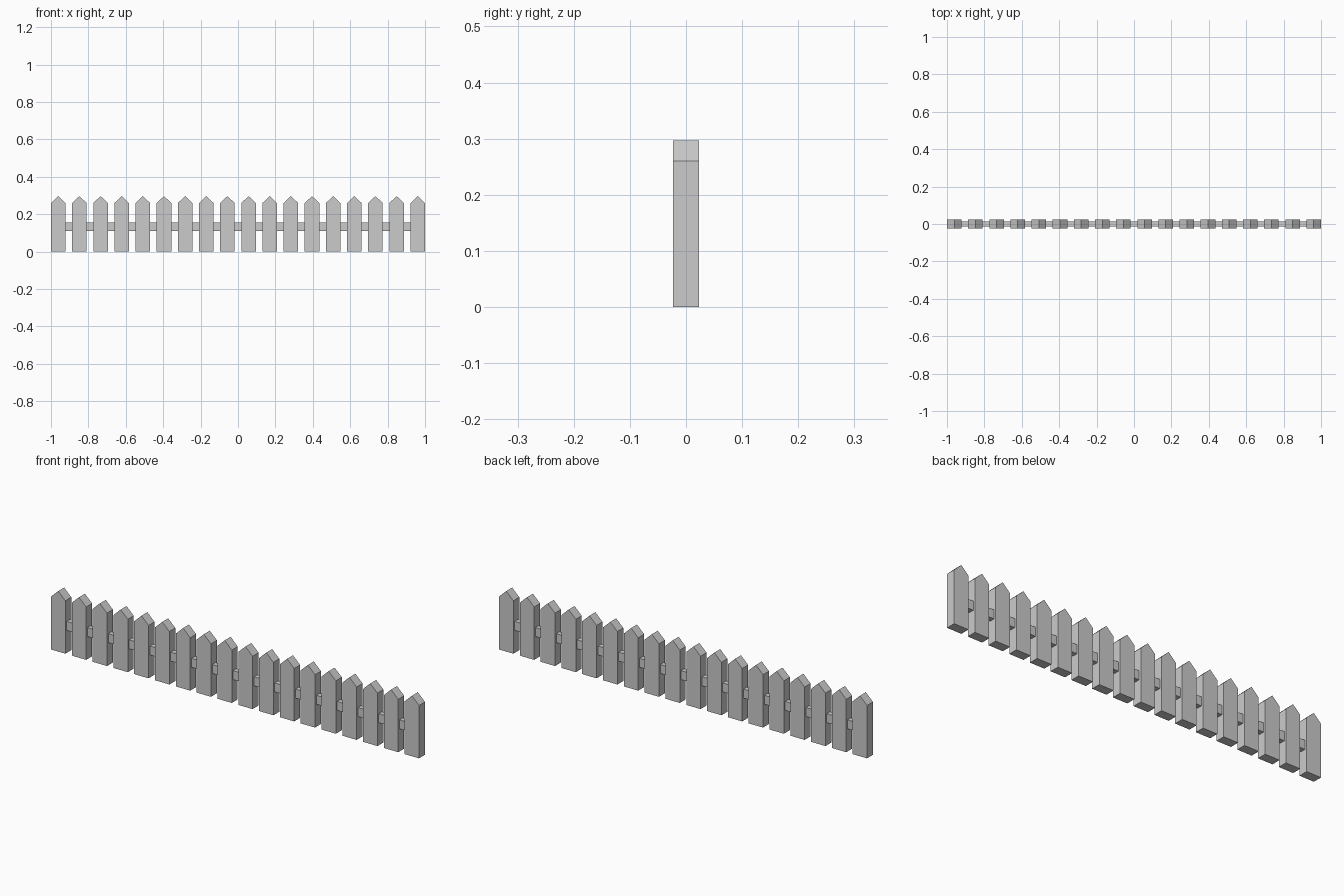
import bpy, bmesh

if "Cube" in bpy.data.objects:
    bpy.data.objects.remove(bpy.data.objects["Cube"])

COUNT, WIDTH, DEPTH = 18, 0.078, 0.046
SHOULDER, TIP = 0.26, 0.297
FIRST = -1 + WIDTH / 2
STEP = -2 * FIRST / (COUNT - 1)


def extrude_profile(name, points, depth):
    """Extrude an XZ outline along y, centred on y = 0."""
    bm = bmesh.new()
    face = bm.faces.new([bm.verts.new((x, -depth / 2, z)) for x, z in points])
    new = bmesh.ops.extrude_face_region(bm, geom=[face])["geom"]
    verts = [v for v in new if isinstance(v, bmesh.types.BMVert)]
    bmesh.ops.translate(bm, verts=verts, vec=(0, depth, 0))
    bmesh.ops.recalc_face_normals(bm, faces=bm.faces)
    mesh = bpy.data.meshes.new(name)
    bm.to_mesh(mesh)
    bm.free()
    obj = bpy.data.objects.new(name, mesh)
    bpy.context.collection.objects.link(obj)
    return obj


# Pointed pickets, repeated along x
w = WIDTH / 2
pickets = extrude_profile(
    "pickets", [(-w, 0), (w, 0), (w, SHOULDER), (0, TIP), (-w, SHOULDER)], DEPTH)
pickets.location.x = FIRST
array = pickets.modifiers.new("repeat", 'ARRAY')
array.count = COUNT
array.use_relative_offset = False
array.use_constant_offset = True
array.constant_offset_displace = (STEP, 0, 0)

# Single rail running through the pickets
r = -FIRST
extrude_profile("rail", [(-r, 0.111), (r, 0.111), (r, 0.155), (-r, 0.155)], 0.026)
